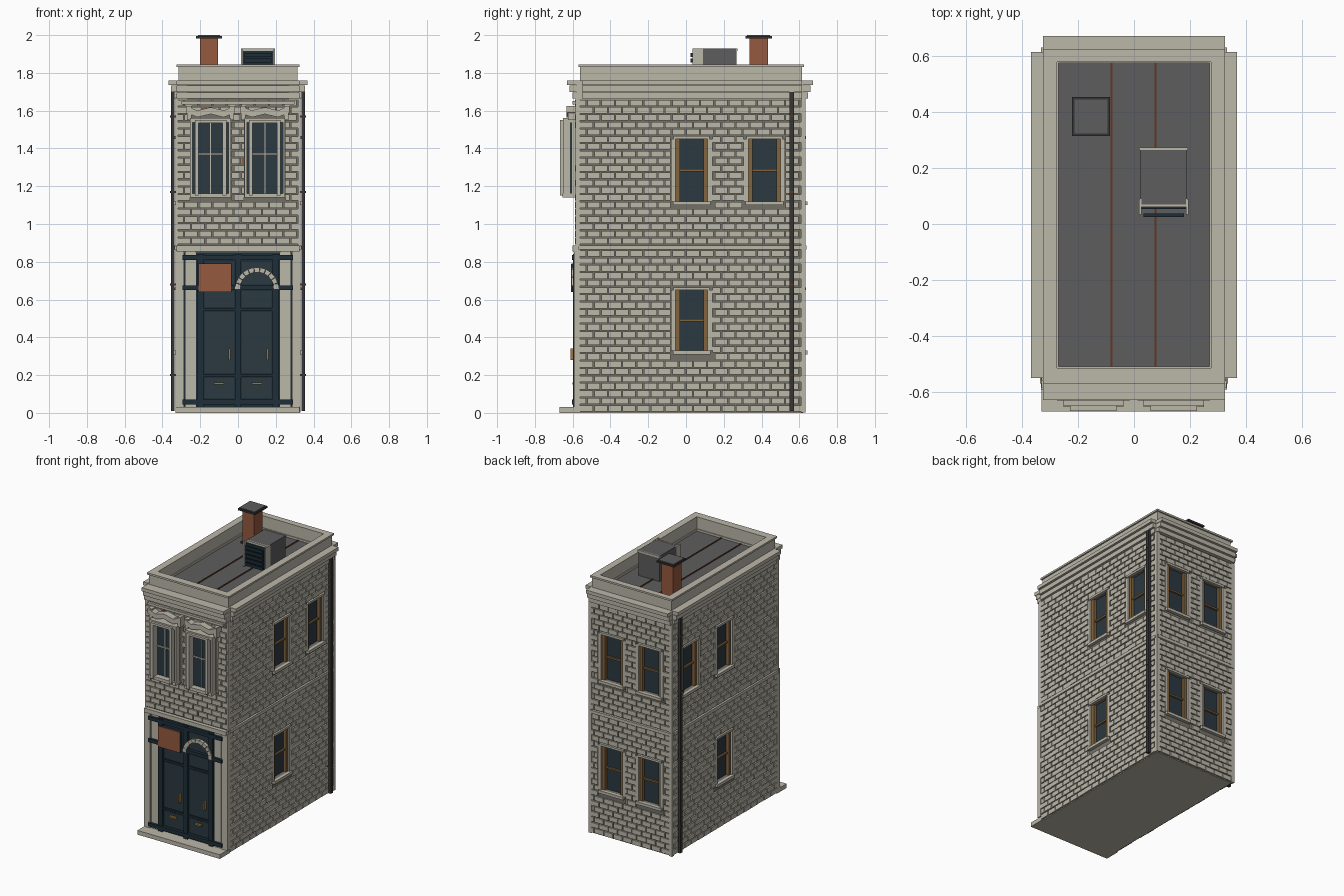
import bpy, bmesh, math, random

random.seed(4)
cube = bpy.data.objects.get("Cube")
if cube:
    bpy.data.objects.remove(cube)


def material(name, *rgb):
    m = bpy.data.materials.new(name)
    m.use_nodes = True
    color = (*rgb, 1)
    m.diffuse_color = color
    bsdf = m.node_tree.nodes["Principled BSDF"]
    bsdf.inputs["Base Color"].default_value = color
    bsdf.inputs["Roughness"].default_value = 0.8
    return m


STONE = material("pale stone", .5, .473, .395)
MORTAR = material("grey mortar", .17, .16, .135)
ROOF = material("roof grey", .112, .11, .11)
TEAL = material("dark teal paint", .013, .028, .04)
GLASS = material("window glass", .024, .04, .052)
WOOD = material("brown wood", .22, .125, .045)
BRASS = material("aged brass", .36, .18, .045)
CLAY = material("red clay", .3, .1, .05)
RUST = material("rust", .12, .035, .017)
IRON = material("dark iron", .035, .035, .037)


class Part:
    """One mesh object gathered from boxes and extruded profiles."""

    def __init__(self, name, mat):
        self.name, self.mat, self.bm = name, mat, bmesh.new()

    def box(self, x0, x1, y0, y1, z0, z1):
        return self.prism([(x0, z0), (x1, z0), (x1, z1), (x0, z1)], y0, y1)

    def prism(self, outline, y0, y1):
        front = [self.bm.verts.new((x, y0, z)) for x, z in outline]
        back = [self.bm.verts.new((x, y1, z)) for x, z in outline]
        self.bm.faces.new(front)
        self.bm.faces.new(back[::-1])
        for i in range(len(front)):
            j = (i + 1) % len(front)
            self.bm.faces.new((front[j], front[i], back[i], back[j]))
        return self

    def pair(self, x0, x1, *rest):
        self.box(x0, x1, *rest)
        return self.box(-x1, -x0, *rest)

    def on_wall(self, wall, u0, u1, z0, z1, d0, d1):
        """Box in wall space: u along the wall, d outward from its face."""
        face = WALLS[wall]
        outward = math.copysign(1, face)
        a, b = sorted((face + outward * d0, face + outward * d1))
        if wall in ("left", "right"):
            return self.box(a, b, u0, u1, z0, z1)
        return self.box(u0, u1, a, b, z0, z1)

    def finish(self):
        bmesh.ops.recalc_face_normals(self.bm, faces=self.bm.faces)
        mesh = bpy.data.meshes.new(self.name)
        self.bm.to_mesh(mesh)
        self.bm.free()
        mesh.materials.append(self.mat)
        obj = bpy.data.objects.new(self.name, mesh)
        bpy.context.collection.objects.link(obj)
        return obj


WALLS = {"left": .32, "right": -.32, "back": .62, "front": -.575}
LOW, HIGH = (.33, .65), (1.12, 1.45)
SIDE = [(.03, LOW), (.03, HIGH), (.415, HIGH)]
BACK = [(-.15, LOW), (.15, LOW), (-.15, HIGH), (.15, HIGH)]
windows = [(w, u, z) for w, spots in (("left", SIDE), ("right", SIDE), ("back", BACK))
           for u, z in spots]
BAYS = (-.145, .142)

# Core walls with recessed window openings
core = Part("wall_core", MORTAR).box(-.32, .32, -.575, .62, .004, 1.74).finish()
holes = Part("opening_cutter", MORTAR)
for wall, u, (z0, z1) in windows:
    holes.on_wall(wall, u - .085, u + .085, z0, z1, -.035, .05)
cutter = holes.finish()
cutter.hide_render = True
cut = core.modifiers.new("openings", "BOOLEAN")
cut.operation, cut.solver, cut.object = "DIFFERENCE", "EXACT", cutter
bpy.context.view_layer.objects.active = core
bpy.ops.object.modifier_apply(modifier=cut.name)
bpy.data.objects.remove(cutter)

# Running bond brickwork, trimmed around the openings
bricks = Part("wall_bricks", STONE)
chips = Part("exposed_bricks", CLAY)
PITCH, LENGTH, GAP = .0385, .075, .0065


def lay_bricks(wall, start, end, bottom, top, blocks):
    rows = round((top - bottom) / PITCH)
    step = (top - bottom) / rows
    for r in range(rows):
        z0 = bottom + r * step + GAP / 2
        z1 = z0 + step - GAP
        u = start - (r % 2) * LENGTH / 2
        while u < end:
            spans = [(max(u, start), min(u + LENGTH - GAP, end))]
            for b0, b1, low, high in blocks:
                if z1 > low and z0 < high:
                    spans = [s for a, b in spans
                             for s in ((a, min(b, b0)), (max(a, b1), b))]
            for a, b in spans:
                if b - a > .006:
                    depth = random.uniform(.008, .012)
                    if wall == "front" and random.random() < .03:
                        chips.on_wall(wall, b - .02, b, z0, z1, 0, depth / 2)
                        b -= .02
                    bricks.on_wall(wall, a, b, z0, z1, 0, depth)
            u += LENGTH


for wall, start, end in (("left", -.56, .608), ("right", -.56, .608),
                         ("back", -.308, .308), ("front", -.32, .32)):
    blocks = [(u - .111, u + .111, z0 - .02, z1 + .016)
              for w, u, (z0, z1) in windows if w == wall]
    if wall == "front":
        blocks = [(x - .11, x + .11, 1.14, 1.57) for x in BAYS]
    else:
        lay_bricks(wall, start, end, .004, .863, blocks)
    lay_bricks(wall, start, end, .89, 1.66, blocks)
bricks.finish()
chips.finish()

# Side and back sash windows
glass = Part("sash_glass", GLASS)
sashes = Part("sash_frames", WOOD)
trim = Part("window_surrounds", STONE)
for wall, u, (z0, z1) in windows:
    mid = (z0 + z1) / 2
    glass.on_wall(wall, u - .084, u + .084, z0, z1, -.034, -.025)
    sashes.on_wall(wall, u - .066, u + .066, mid - .006, mid + .006, -.03, -.012)
    trim.on_wall(wall, u - .1, u + .1, z0 - .02, z0, 0, .022)
    trim.on_wall(wall, u - .095, u + .095, z1, z1 + .015, 0, .016)
    for s in (-1, 1):
        a, b, c = u + s * .063, u + s * .085, u + s * .11
        sashes.on_wall(wall, min(a, b), max(a, b), z0, z1, -.03, -.003)
        trim.on_wall(wall, min(b, c), max(b, c), z0, z1, 0, .01)
for part in (glass, sashes, trim):
    part.finish()

# Corner stones, base slab with doorstep, belt course
corners = Part("corner_stones", STONE)
corners.pair(.285, .332, -.592, -.56, .03, .86)
corners.pair(.318, .331, -.584, -.56, .88, 1.67)
corners.pair(.308, .332, .608, .632, .002, 1.67)
corners.finish()
base = Part("base_and_doorstep", STONE).box(-.33, .325, -.67, -.56, 0, .03)
base.box(-.319, .319, -.56, .619, 0, .03).finish()
belt = Part("belt_course", STONE)
belt.box(-.325, .325, -.602, -.56, .855, .885).box(-.325, .325, .6, .637, .865, .887)
belt.pair(.31, .336, -.57, .615, .865, .887).finish()

# Stepped cornice with notched corners, then parapet ring and coping
cornice = Part("cornice", STONE)
for z0, z1, reach in ((1.665, 1.697, .02), (1.70, 1.732, .034), (1.735, 1.76, .048)):
    cornice.pair(.27, .32 + reach, -.55, .615, z0, z1)
    cornice.box(-.325, .325, -.582 - reach, -.51, z0, z1)
    cornice.box(-.325, .325, .575, .625 + reach, z0, z1)
cornice.pair(.27, .324, -.58, .62, 1.66, 1.758)
cornice.finish()
parapet = Part("parapet", STONE)
for z0, z1, lip in ((1.735, 1.832, 0), (1.832, 1.845, .01)):
    parapet.pair(.275, .315 + lip, -.56 - lip, .615 + lip, z0, z1)
    parapet.box(-.275, .275, -.56 - lip, -.515, z0, z1)
    parapet.box(-.275, .275, .58, .615 + lip, z0, z1)
parapet.finish()

# Roof deck with seams
Part("roof_deck", ROOF).box(-.276, .276, -.516, .581, 1.735, 1.745).finish()
seams = Part("roof_seams", RUST)
for x in (-.08, .077):
    seams.box(x - .004, x + .004, -.515, .58, 1.745, 1.75)
seams.finish()

# Chimney
Part("chimney_stack", CLAY).box(-.2, -.107, .337, .433, 1.74, 1.985).finish()
Part("chimney_flashing", IRON).box(-.21, -.097, .327, .443, 1.74, 1.756).finish()
Part("chimney_rim", IRON).box(-.222, -.085, .315, .455, 1.983, 1.996).finish()
Part("chimney_cap", ROOF).box(-.213, -.094, .324, .446, 1.99, 2).finish()

# Roof ventilation unit
Part("vent_body", ROOF).box(.022, .19, .068, .267, 1.745, 1.928).finish()
hood = Part("vent_hood", STONE)
hood.box(.018, .194, .06, .07, 1.745, 1.93).box(.018, .194, .265, .273, 1.915, 1.93)
for x in (.017, .186):
    hood.box(x, x + .009, .034, .09, 1.75, 1.929)
hood.finish()
louvres = Part("vent_louvres", TEAL).box(.026, .186, .054, .061, 1.75, 1.915)
for i in range(5):
    louvres.box(.034, .178, .025, .038, 1.765 + i * .03, 1.785 + i * .03)
louvres.finish()

# Drainpipes with rusty brackets
pipes = Part("drainpipes", IRON).pair(.335, .355, .548, .572, .01, 1.70)
pipes.finish()
brackets = Part("pipe_brackets", RUST)
for z in (.2, .68, 1.17, 1.57):
    brackets.pair(.32, .359, .549, .571, z - .005, z + .005)
brackets.finish()

# Projecting front windows with scrolled hoods
bays = Part("front_window_surrounds", STONE)
panes = Part("front_window_glass", GLASS)
for x in BAYS:
    panes.box(x - .107, x + .107, -.614, -.603, 1.15, 1.545)
    bays.box(x - .109, x + .109, -.604, -.575, 1.14, 1.555)
    bays.box(x - .108, x + .108, -.655, -.575, 1.14, 1.162)
    bays.box(x - .108, x + .108, -.65, -.575, 1.537, 1.56)
    bays.box(x - .083, x + .083, -.668, -.6, 1.535, 1.55)
    bays.box(x - .065, x + .065, -.622, -.61, 1.365, 1.375)
    bays.box(x - .003, x + .003, -.621, -.61, 1.16, 1.54)
    for s in (-1, 1):
        for inner, outer, y in ((.095, .108, -.65), (.064, .083, -.667)):
            a, b = sorted((x + s * inner, x + s * outer))
            bays.box(a, b, y, -.613, 1.15, 1.545)
        bays.box(x + s * .113 - .012, x + s * .113 + .012, -.625, -.575, 1.55, 1.625)
    swag = [(-.13, 1.61), (-.07, 1.585), (0, 1.602), (.07, 1.585), (.13, 1.61)]
    bays.prism([(x + u, z - .02) for u, z in swag]
               + [(x + u, z + .016) for u, z in swag[::-1]], -.632, -.575)
bays.box(-.3, .3, -.6, -.575, 1.632, 1.65)
bays.finish()
panes.finish()

# Shopfront: stone side panels, painted frame, double doors
stone = Part("shopfront_panels", STONE).pair(.222, .277, -.586, -.57, .03, .86)
stone.finish()
frame = Part("shopfront_frame", TEAL).box(-.29, .29, -.58, -.57, .03, .85)
for z in (.045, .65, .81):
    frame.box(-.293, .29, -.603, -.575, z, z + .025)
for x in (-.2, 0, .2):
    frame.box(x - .017, x + .017, -.597, -.575, .03, .84)
for z in (.19, .54):
    frame.box(-.2, .2, -.591, -.575, z, z + .014)
frame.finish()
doors = Part("door_panels", GLASS)
pulls = Part("door_pulls", BRASS)
for x in (-.1, .1):
    for z0, z1 in ((.08, .185), (.21, .535), (.56, .645), (.68, .8)):
        doors.box(x - .078, x + .078, -.585, -.578, z0, z1)
    pulls.box(x - .027, x + .027, -.6, -.58, .15, .162)
    pulls.box(x + .05, x + .061, -.612, -.58, .28, .34)
doors.finish()
pulls.finish()

# Voussoir arch over the door and framed sign board
arch = Part("door_arch", STONE)
COUNT = 11
for i in range(COUNT):
    a, b = (math.pi * (i + k) / COUNT for k in (.03, .97))
    arch.prism([(.1 + r * math.cos(t), .655 + r * math.sin(t))
                for r, t in ((.09, a), (.116, a), (.116, b), (.09, b))], -.606, -.575)
arch.finish()
Part("sign_backing", TEAL).box(-.21, -.035, -.606, -.58, .64, .79).finish()
Part("sign_board", CLAY).box(-.209, -.036, -.609, -.605, .641, .789).finish()
